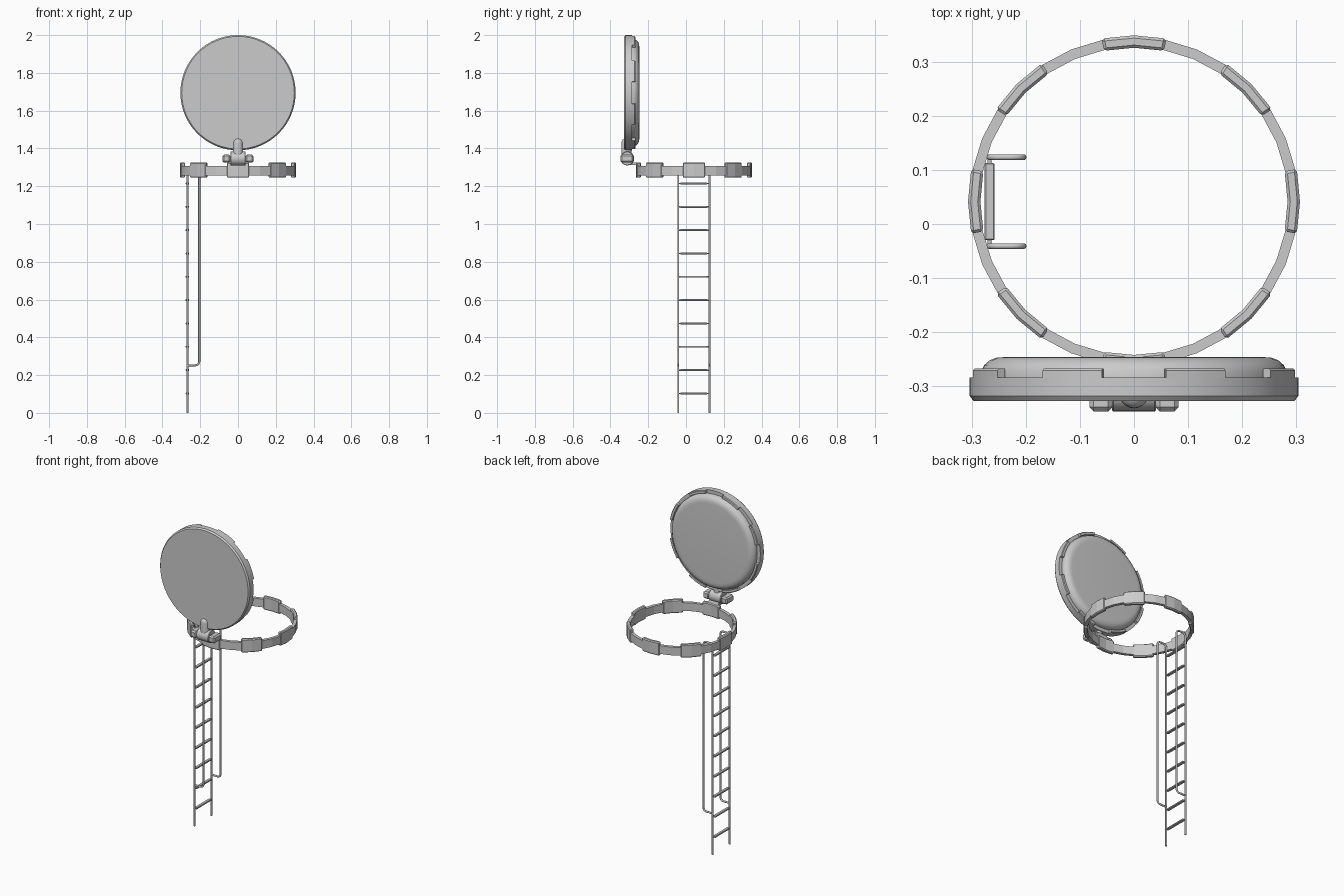
import bpy, bmesh
from math import sin, cos, pi, radians
from mathutils import Matrix, Vector

if "Cube" in bpy.data.objects:
    bpy.data.objects.remove(bpy.data.objects["Cube"])


def finish(name, bm, mat=None, smooth=None, bevel=0):
    bmesh.ops.remove_doubles(bm, verts=bm.verts, dist=1e-5)
    bmesh.ops.recalc_face_normals(bm, faces=bm.faces)
    if mat:
        bm.transform(mat)
    me = bpy.data.meshes.new(name)
    bm.to_mesh(me)
    bm.free()
    ob = bpy.data.objects.new(name, me)
    bpy.context.collection.objects.link(ob)
    if bevel:
        m = ob.modifiers.new("bevel", "BEVEL")
        m.width, m.segments = bevel, 1
    if smooth:
        bpy.context.view_layer.objects.active = ob
        ob.select_set(True)
        bpy.ops.object.shade_smooth_by_angle(angle=radians(smooth))
        ob.select_set(False)
    return ob


def sweep(bm, profile, a0, a1, n, closed=True):
    """Turn an (r, h) profile about z from a0 to a1 degrees; cap partial arcs."""
    rows = []
    for i in range(n + 1):
        a = radians(a0 + (a1 - a0) * i / n)
        rows.append([bm.verts.new((r * cos(a), r * sin(a), h)) for r, h in profile])
    k = len(profile)
    for p, q in zip(rows, rows[1:]):
        for j in range(k if closed else k - 1):
            bm.faces.new((p[j], q[j], q[(j + 1) % k], p[(j + 1) % k]))
    if a1 - a0 < 359:
        bm.faces.new(rows[0])
        bm.faces.new(rows[-1])


def rect(r0, r1, h0, h1):
    return [(r0, h0), (r1, h0), (r1, h1), (r0, h1)]


def tube(name, pts, r, res=3):
    cu = bpy.data.curves.new(name, "CURVE")
    cu.dimensions = "3D"
    cu.bevel_depth, cu.bevel_resolution, cu.use_fill_caps = r, res, True
    s = cu.splines.new("POLY")
    s.points.add(len(pts) - 1)
    for p, c in zip(s.points, pts):
        p.co = (*c, 1)
    ob = bpy.data.objects.new(name, cu)
    bpy.context.collection.objects.link(ob)
    return ob


def cylinder_x(name, r, x0, x1, y, z, n=24):
    bm = bmesh.new()
    bmesh.ops.create_cone(bm, cap_ends=True, segments=n, radius1=r, radius2=r, depth=x1 - x0)
    mat = Matrix.Translation(((x0 + x1) / 2, y, z)) @ Matrix.Rotation(pi / 2, 4, "Y")
    return finish(name, bm, mat, 35, 0.003)


def box(name, lo, hi, bevel=0):
    bm = bmesh.new()
    bmesh.ops.create_cube(bm, size=1)
    lo, hi = Vector(lo), Vector(hi)
    mat = Matrix.Translation((lo + hi) / 2) @ Matrix.Diagonal((*(hi - lo), 1))
    return finish(name, bm, mat, None, bevel)


# Hatch ring: 32-sided band with eight locking pads
at_ring = Matrix.Translation((0, 0.042, 0))
bm = bmesh.new()
sweep(bm, rect(0.286, 0.305, 1.258, 1.308), 0, 360, 32)
finish("hatch_ring", bm, at_ring)
for i in range(8):
    bm = bmesh.new()
    sweep(bm, rect(0.285, 0.308, 1.245, 1.326), i * 45 - 11.25, i * 45 + 11.25, 2)
    finish(f"ring_pad_{i}", bm, at_ring, None, 0.005)

# Open lid: disc with domed inner plug, standing upright
at_lid = Matrix.Translation((0, -0.328, 1.695)) @ Matrix.Rotation(-pi / 2, 4, "X")
bm = bmesh.new()
sweep(bm, [(0, 0), (0.298, 0), (0.305, 0.009), (0.305, 0.043), (0.284, 0.043),
           (0.283, 0.056), (0.278, 0.066), (0.268, 0.075), (0.255, 0.080),
           (0.24, 0.081), (0, 0.081)], 0, 360, 64, False)
finish("lid", bm, at_lid, 35)

# Raised rim teeth between the pad notches
for i in range(8):
    bm = bmesh.new()
    sweep(bm, [(0.288, 0.04), (0.305, 0.04), (0.305, 0.056), (0.301, 0.060), (0.288, 0.060)],
          i * 45 + 11.25, i * 45 + 33.75, 4)
    finish(f"lid_tooth_{i}", bm, at_lid, 35)

# Hinge: knuckle, side blocks, rounded arm on the lid and tab to the ring
cylinder_x("hinge_knuckle", 0.037, -0.041, 0.041, -0.311, 1.347)
for s, side in ((-1, "left"), (1, "right")):
    xs = sorted((s * 0.04, s * 0.083))
    box(f"hinge_block_{side}", (xs[0], -0.348, 1.325), (xs[1], -0.278, 1.367), 0.008)
box("hinge_tab", (-0.035, -0.30, 1.312), (0.035, -0.258, 1.326))
bm = bmesh.new()
arm = [(0, 0), (0.027, 0), (0.027, 0.085)]
arm += [(0.027 * cos(t * pi / 12), 0.085 + 0.027 * sin(t * pi / 12)) for t in range(1, 7)]
sweep(bm, arm, 0, 360, 20, False)
finish("hinge_arm", bm, Matrix.Translation((0, -0.315, 1.343)), 35)

# Ladder: each stringer loops over the top into a handrail and back in
X0, X1, ZT, ZB, R = -0.268, -0.205, 1.292, 0.252, 0.02


def corner(cx, cz, a0, a1, y):
    return [(cx + R * cos(radians(a0 + (a1 - a0) * i / 5)), y,
             cz + R * sin(radians(a0 + (a1 - a0) * i / 5))) for i in range(6)]


for y, side in ((-0.041, "front"), (0.124, "back")):
    path = [(X0, y, 0)]
    path += corner(X0 + R, ZT - R, 180, 90, y)
    path += corner(X1 - R, ZT - R, 90, 0, y)
    path += corner(X1 - R, ZB + R, 0, -90, y)
    path += [(X0, y, ZB)]
    tube(f"ladder_rail_{side}", path, 0.0055)

# Rungs: thin pin with a wider tread sleeve
for i in range(10):
    z = 0.103 + i * 0.1235
    tube(f"rung_pin_{i}", [(X0, -0.041, z), (X0, 0.124, z)], 0.004, 1)
    box(f"rung_{i}", (X0 - 0.009, -0.03, z - 0.005), (X0 + 0.009, 0.113, z + 0.005), 0.002)
